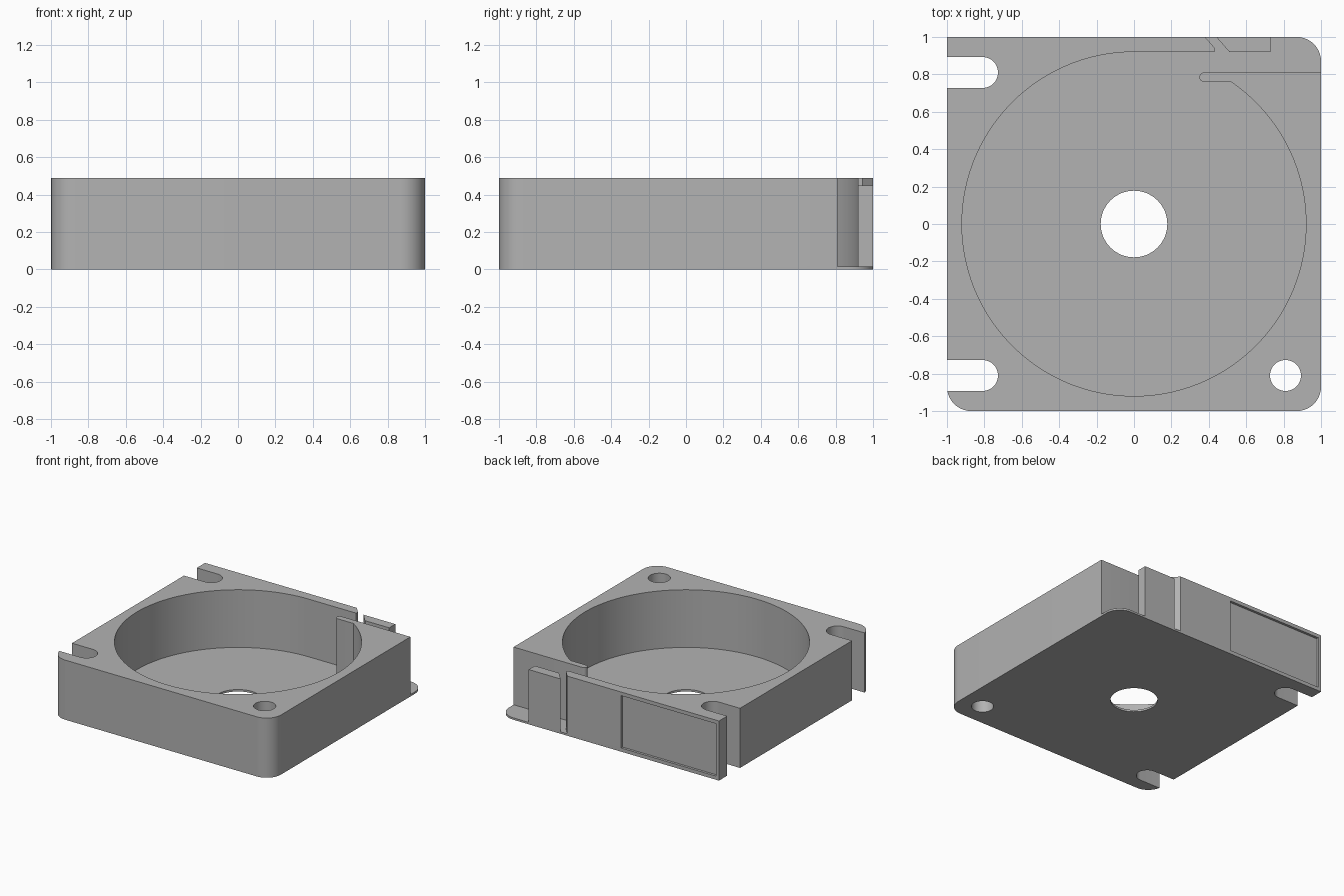
import bpy, bmesh
from math import cos, sin, radians

if "Cube" in bpy.data.objects:
    bpy.data.objects.remove(bpy.data.objects["Cube"], do_unlink=True)

HEIGHT, FLOOR = 0.49, 0.016
BORE, BOLT, BOLT_POS = 0.92, 0.083, 0.81

grey = bpy.data.materials.new("plain grey")
grey.use_nodes = True
grey.diffuse_color = (0.45, 0.45, 0.45, 1)
grey.node_tree.nodes["Principled BSDF"].inputs["Base Color"].default_value = (0.45, 0.45, 0.45, 1)


def arc(cx, cy, r, start, end, steps):
    angles = [radians(start + (end - start) * i / steps) for i in range(steps + 1)]
    return [(cx + r * cos(a), cy + r * sin(a)) for a in angles]


def circle(cx, cy, r, steps=48):
    return arc(cx, cy, r, 0, 360, steps)[:-1]


def rect(x0, x1, y0, y1):
    return [(x0, y0), (x1, y0), (x1, y1), (x0, y1)]


def prism(name, points, z0, z1):
    """Extrude a flat outline from z0 up to z1."""
    bm = bmesh.new()
    face = bm.faces.new([bm.verts.new((x, y, z0)) for x, y in points])
    top = bmesh.ops.extrude_face_region(bm, geom=[face])["geom"]
    verts = [v for v in top if isinstance(v, bmesh.types.BMVert)]
    bmesh.ops.translate(bm, verts=verts, vec=(0, 0, z1 - z0))
    bmesh.ops.recalc_face_normals(bm, faces=bm.faces)
    mesh = bpy.data.meshes.new(name)
    bm.to_mesh(mesh)
    bm.free()
    mesh.materials.append(grey)
    obj = bpy.data.objects.new(name, mesh)
    bpy.context.collection.objects.link(obj)
    return obj


def cut(body, points, z0, z1):
    """Subtract an extruded outline from the body."""
    cutter = prism("cutter", points, z0, z1)
    cutter.hide_render = True
    mod = body.modifiers.new("cut", "BOOLEAN")
    mod.operation, mod.solver, mod.object = "DIFFERENCE", "EXACT", cutter
    bpy.context.view_layer.objects.active = body
    bpy.ops.object.modifier_apply(modifier=mod.name)
    bpy.data.objects.remove(cutter, do_unlink=True)


# Square block: three rounded corners, one sharp back corner
R = 0.13
C = 1 - R
outline = (arc(-C, -C, R, 180, 270, 10) + arc(C, -C, R, 270, 360, 10)
           + arc(C, C, R, 0, 90, 10) + [(-1, 1)])
housing = prism("housing", outline, 0, HEIGHT)

# Round pocket, running into the outlet channel, open corner and diagonal slit
end_angle = 360 + 55.7
tongue = (arc(0.374, 0.784, 0.024, 270, 180, 5) + arc(0.374, 0.786, 0.024, 180, 90, 5))
corner = [(1.1, 0.81), (1.1, 1.1), (0.73, 1.1), (0.73, 0.92)]
slit = [(0.51, 0.92), (0.3525, 1.1), (0.2925, 1.1), (0.43, 0.943), (0.43, 0.92)]
pocket = arc(0, 0, BORE, 90, end_angle, 108) + tongue + corner + slit
cut(housing, pocket, FLOOR, 1)

# Lower top on the short wall beside the slit
cut(housing, rect(0.432, 0.8, 0.9, 1.1), 0.45, 1)

# Centre hole and bolt hole
cut(housing, circle(0, 0, 0.178, 64), -1, 1)
cut(housing, circle(BOLT_POS, -BOLT_POS, BOLT), -1, 1)

# Open-ended bolt slots on the -x side
for y in (-BOLT_POS, BOLT_POS):
    slot = [(-1.1, y - BOLT)] + arc(-BOLT_POS, y, BOLT, -90, 90, 24) + [(-1.1, y + BOLT)]
    cut(housing, slot, -1, 1)

# Shallow label recess in the back wall
cut(housing, rect(-0.975, -0.11, 0.98, 1.1), 0.03, 0.46)

bpy.ops.object.select_all(action="DESELECT")
housing.select_set(True)
bpy.context.view_layer.objects.active = housing
bpy.ops.object.shade_smooth_by_angle(angle=radians(30))
